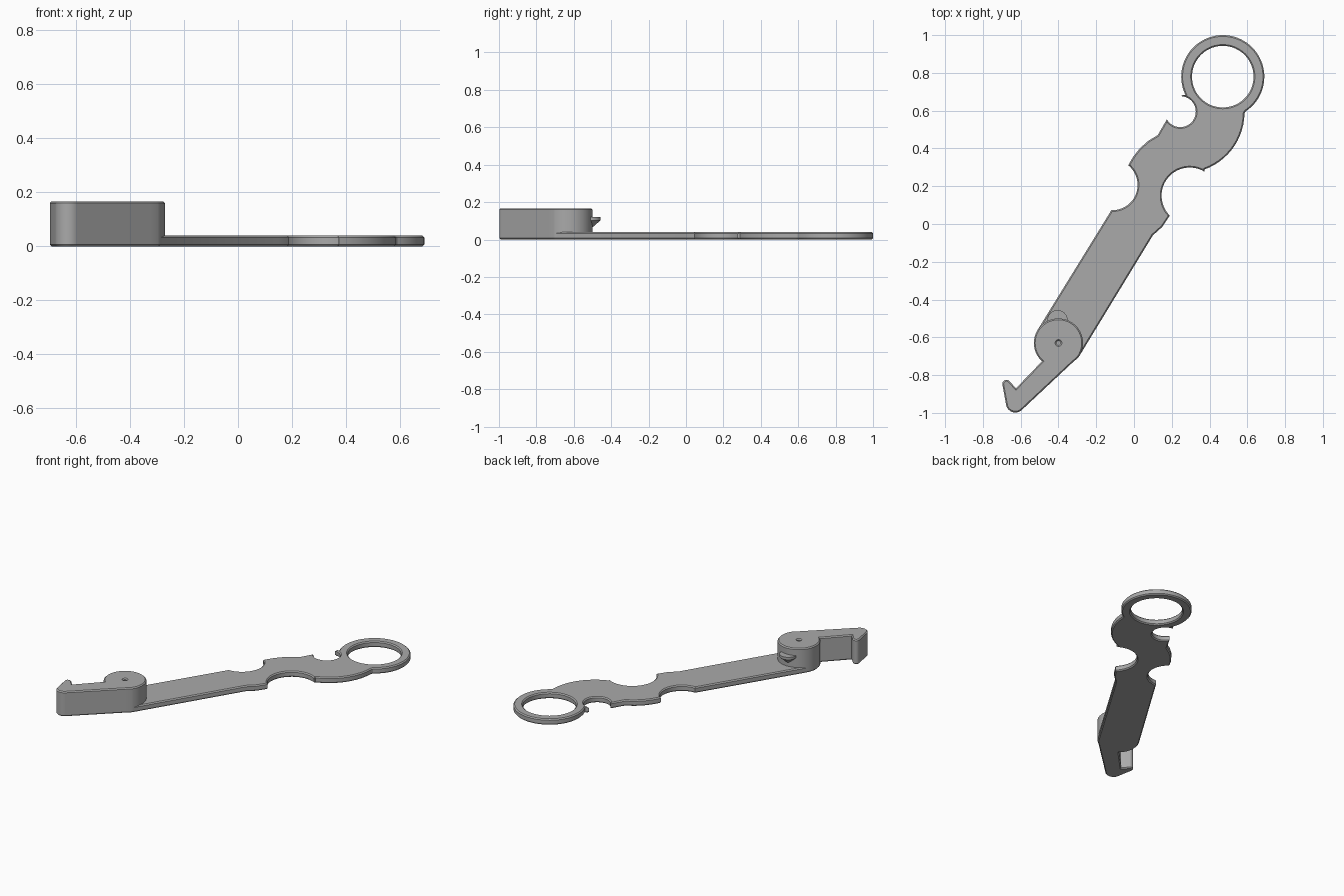
import bpy, bmesh
from math import cos, sin, radians

cube = bpy.data.objects.get("Cube")
if cube:
    bpy.data.objects.remove(cube, do_unlink=True)

grey = bpy.data.materials.new("satin grey")
grey.use_nodes = True
grey.diffuse_color = (0.4, 0.4, 0.4, 1)
grey.node_tree.nodes["Principled BSDF"].inputs["Base Color"].default_value = (0.4, 0.4, 0.4, 1)

CHAMFER = 0.007


def arc(cx, cy, r, start, end):
    """Points along an arc, angles in degrees."""
    n = max(3, int(abs(end - start) / 5))
    angles = [radians(start + (end - start) * i / n) for i in range(n + 1)]
    return [(cx + r * cos(a), cy + r * sin(a)) for a in angles]


def finish(obj):
    bpy.ops.object.select_all(action='DESELECT')
    obj.select_set(True)
    bpy.context.view_layer.objects.active = obj
    if obj.type == 'CURVE':
        bpy.ops.object.convert(target='MESH')
        obj = bpy.context.object
    bm = bmesh.new()
    bm.from_mesh(obj.data)
    bmesh.ops.remove_doubles(bm, verts=bm.verts, dist=0.0002)
    bmesh.ops.recalc_face_normals(bm, faces=bm.faces)
    bm.to_mesh(obj.data)
    bm.free()
    obj.data.materials.clear()
    obj.data.materials.append(grey)
    bpy.ops.object.shade_smooth_by_angle(angle=radians(30))


def slab(name, loops, height):
    """Chamfered flat plate; loops after the first are holes."""
    curve = bpy.data.curves.new(name, 'CURVE')
    curve.dimensions = '2D'
    curve.fill_mode = 'BOTH'
    curve.extrude = height / 2 - CHAMFER
    curve.bevel_depth = CHAMFER
    curve.bevel_resolution = 0
    curve.offset = -CHAMFER
    for pts in loops:
        spline = curve.splines.new('POLY')
        spline.points.add(len(pts) - 1)
        for p, (x, y) in zip(spline.points, pts):
            p.co = (x, y, 0, 1)
        spline.use_cyclic_u = True
    obj = bpy.data.objects.new(name, curve)
    obj.location.z = height / 2
    bpy.context.collection.objects.link(obj)
    finish(obj)


# Handle with finger scallops and ring
handle = [(-0.29, -0.70), (0.10, -0.06), (0.15, -0.015)]
handle += arc(0.295, 0.15, 0.149, 225, 58)
handle += arc(0.265, 0.59, 0.32, -70, -1)
handle += arc(0.47, 0.78, 0.22, -57, 206)
handle += arc(0.245, 0.595, 0.082, 87, -150)
handle += [(0.125, 0.47), (0.075, 0.44), (0.03, 0.40), (-0.005, 0.355)]
handle += arc(-0.115, 0.207, 0.134, 51, -92)
handle += [(-0.51, -0.56), (-0.48, -0.63), (-0.40, -0.69)]
ring_hole = arc(0.47, 0.78, 0.163, 0, 355)
slab("handle", [handle, ring_hole], 0.04)

# Raised round head with hook arm and pivot hole
head = arc(-0.40, -0.63, 0.13, -38, 228)
head += [(-0.625, -0.87)]
head += arc(-0.675, -0.847, 0.022, 50, 188)
head += arc(-0.628, -0.948, 0.05, 195, 312)
head += [(-0.325, -0.733)]
pivot_hole = arc(-0.40, -0.63, 0.011, 0, 345)
slab("hook_head", [head, pivot_hole], 0.167)

# Small catch on the back of the head: thin disc over a tapered underside
for name, r_low, r_high, z_low, z_high in [("catch_lip", 0.054, 0.054, 0.103, 0.12),
                                           ("catch_taper", 0.01, 0.054, 0.065, 0.103)]:
    bpy.ops.mesh.primitive_cone_add(vertices=32, radius1=r_low, radius2=r_high,
                                    depth=z_high - z_low,
                                    location=(-0.405, -0.51, (z_low + z_high) / 2))
    bpy.context.object.name = name
    finish(bpy.context.object)
